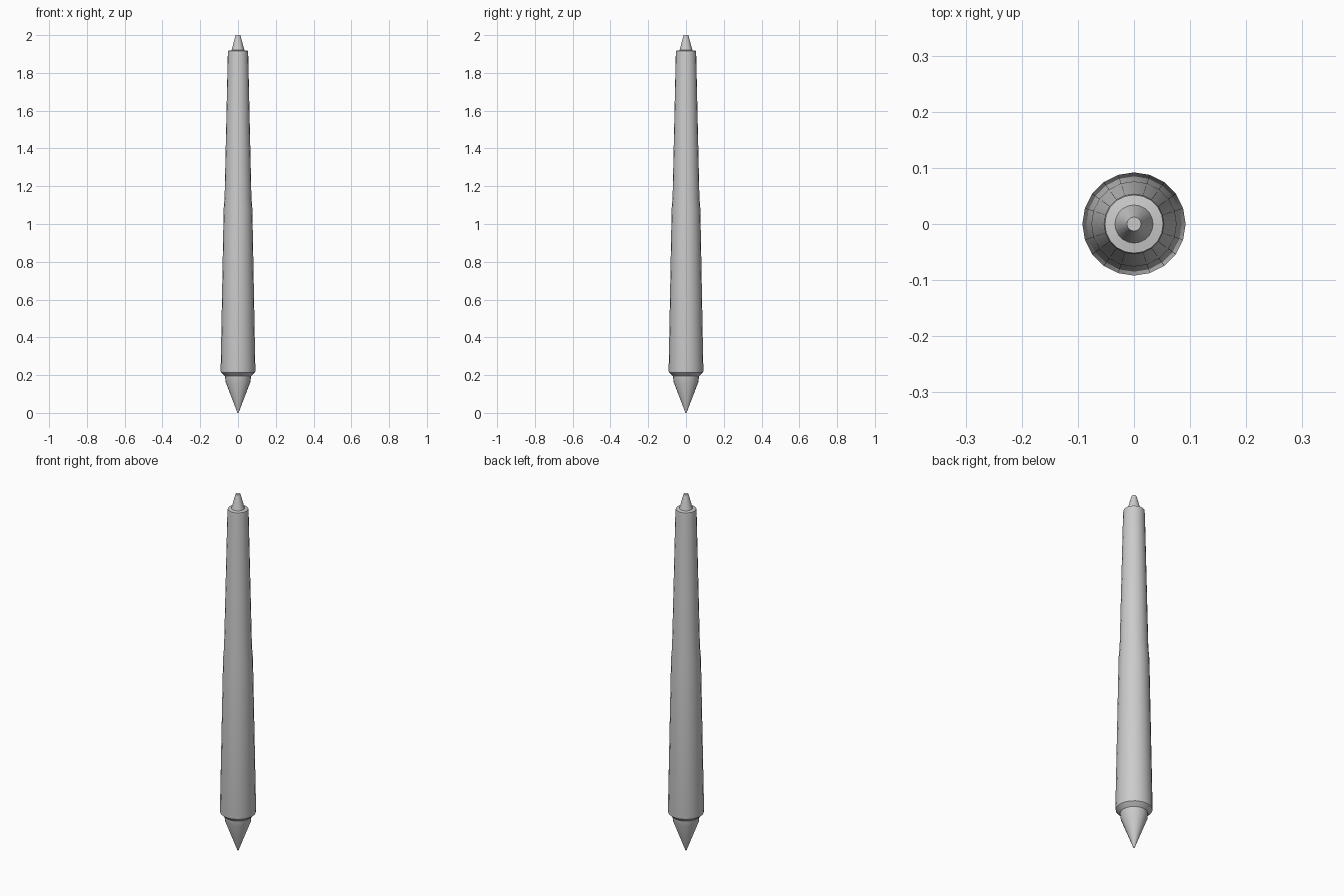
import bpy, bmesh
from math import cos, sin, tau, radians

if "Cube" in bpy.data.objects:
    bpy.data.objects.remove(bpy.data.objects["Cube"])

SIDES = 20


def lathe(name, profile):
    """Closed round part from (radius, height) points, bottom to top."""
    bm = bmesh.new()
    rings = [[bm.verts.new((r * cos(tau * i / SIDES), r * sin(tau * i / SIDES), z))
              for i in range(SIDES)] for r, z in profile]
    for a, b in zip(rings, rings[1:]):
        for i in range(SIDES):
            j = (i + 1) % SIDES
            bm.faces.new((a[i], a[j], b[j], b[i]))
    bm.faces.new(rings[0][::-1])
    bm.faces.new(rings[-1])
    mesh = bpy.data.meshes.new(name)
    bm.to_mesh(mesh)
    bm.free()
    obj = bpy.data.objects.new(name, mesh)
    bpy.context.collection.objects.link(obj)
    bpy.ops.object.select_all(action='DESELECT')
    obj.select_set(True)
    bpy.context.view_layer.objects.active = obj
    bpy.ops.object.shade_smooth_by_angle(angle=radians(40))
    return obj


# Tapered shaft: pointed foot, collar, wide lower barrel, slim upper barrel, blunt tip
lathe("shaft", [
    (0.003, 0.0), (0.066, 0.165), (0.069, 0.195),
    (0.091, 0.215), (0.092, 0.225),
    (0.076, 1.08), (0.071, 1.14),
    (0.054, 1.90), (0.052, 1.917),
    (0.034, 1.92), (0.0125, 2.0),
])
